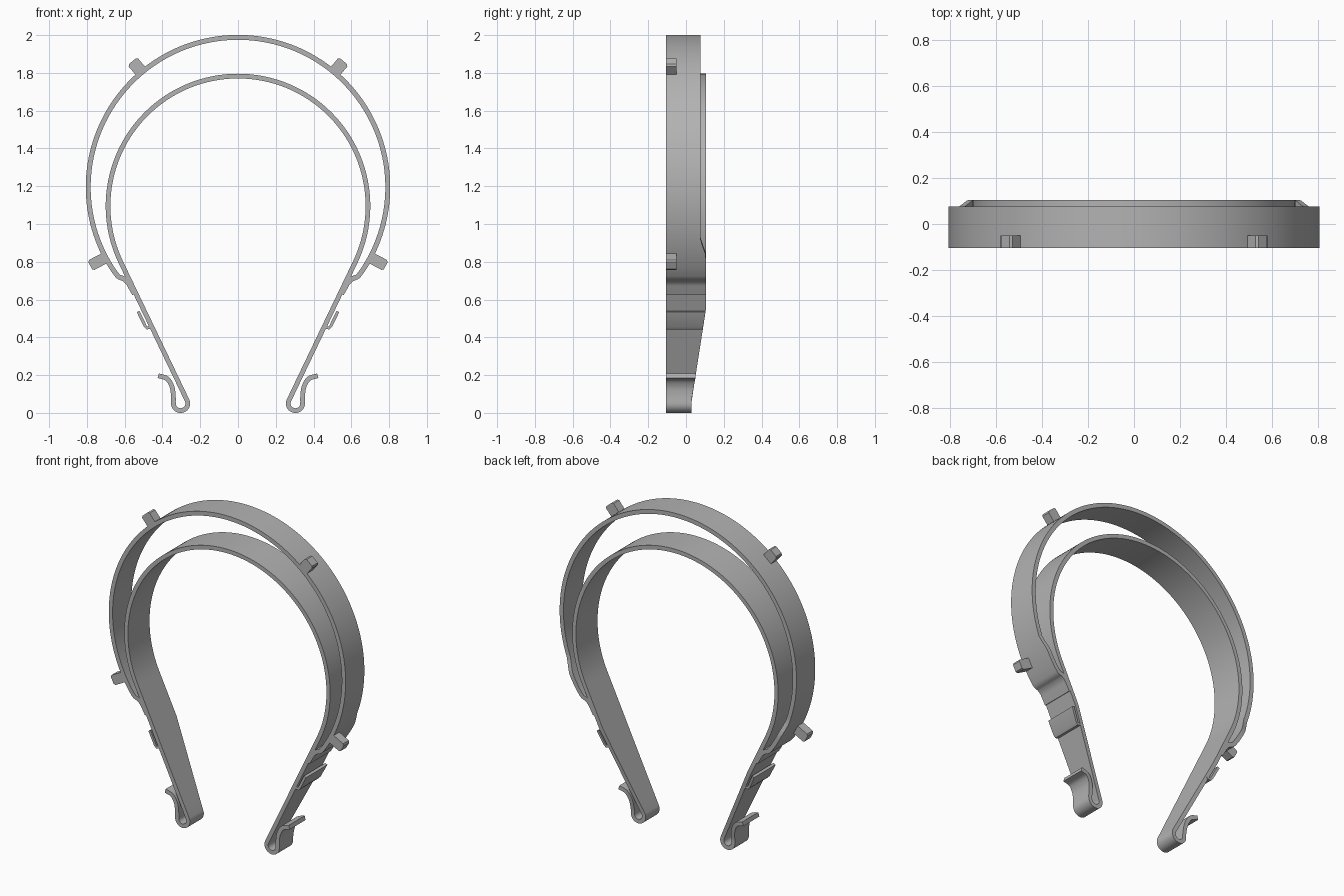
import bpy, bmesh
from math import sin, cos, radians
from mathutils import Vector

cube = bpy.data.objects.get("Cube")
if cube:
    bpy.data.objects.remove(cube, do_unlink=True)

FRONT, BACK, HOOK_BACK = -0.105, 0.105, 0.03

grey = bpy.data.materials.new("plastic grey")
grey.use_nodes = True
grey.diffuse_color = (0.45, 0.45, 0.45, 1)
grey.node_tree.nodes["Principled BSDF"].inputs["Base Color"].default_value = grey.diffuse_color


def finish(name, bm):
    bmesh.ops.recalc_face_normals(bm, faces=bm.faces)
    mesh = bpy.data.meshes.new(name)
    bm.to_mesh(mesh)
    bm.free()
    mesh.materials.append(grey)
    ob = bpy.data.objects.new(name, mesh)
    bpy.context.collection.objects.link(ob)
    bpy.ops.object.select_all(action='DESELECT')
    ob.select_set(True)
    bpy.context.view_layer.objects.active = ob
    bpy.ops.object.shade_smooth_by_angle(angle=radians(30))


def arc(cx, cz, r, a0, a1, n):
    """Points on a circle in the xz plane, angles in degrees."""
    angles = [radians(a0 + (a1 - a0) * i / n) for i in range(n + 1)]
    return [Vector((cx + r * cos(a), cz + r * sin(a))) for a in angles]


def smooth(points, n=6):
    """Catmull-Rom curve through the points."""
    p = [Vector(q) for q in points]
    p = [2 * p[0] - p[1]] + p + [2 * p[-1] - p[-2]]
    out = []
    for a, b, c, d in zip(p, p[1:], p[2:], p[3:]):
        for i in range(n):
            t = i / n
            out.append(0.5 * (2 * b + (c - a) * t + (2 * a - 5 * b + 4 * c - d) * t * t
                              + (3 * b - a - 3 * c + d) * t ** 3))
    return out + [p[-2]]


def mirrored(half):
    """Path running from the left end over the top to the right end."""
    return half[::-1] + [Vector((-p.x, p.y)) for p in half[1:]]


def ribbon(name, path, thick, back):
    """Strip of even thickness along a path, back edge set by height."""
    bm = bmesh.new()
    rings = []
    for i, p in enumerate(path):
        t = (path[min(i + 1, len(path) - 1)] - path[max(i - 1, 0)]).normalized()
        n = Vector((-t.y, t.x)) * thick / 2
        a, b, y = p + n, p - n, back(p.y)
        rings.append([bm.verts.new(v) for v in ((a.x, FRONT, a.y), (b.x, FRONT, b.y),
                                                (b.x, y, b.y), (a.x, y, a.y))])
    for r, s in zip(rings, rings[1:]):
        for k in range(4):
            m = (k + 1) % 4
            bm.faces.new((r[k], r[m], s[m], s[k]))
    bm.faces.new(rings[0])
    bm.faces.new(rings[-1])
    finish(name, bm)


def ramp(z, z0, z1, y0, y1):
    t = min(max((z - z0) / (z1 - z0), 0), 1)
    return y0 + (y1 - y0) * t


def arm_back(z):
    return ramp(z, 0.07, 0.55, HOOK_BACK, BACK)


# Inner headband: arch, straight arms, end loops and hooks in one strip
arch = arc(0, 1.095, 0.688, 90, -26, 58)
loop = arc(0.304, 0.05, 0.038, 154, 360, 20)
arm = [arch[-1].lerp(loop[0], i / 12) for i in range(1, 12)]
hook = smooth([loop[-1], (0.343, 0.1), (0.352, 0.145), (0.377, 0.182), (0.422, 0.197)])
ribbon("inner_headband", mirrored(arch + arm + loop + hook[1:]), 0.025, arm_back)

# Outer visor band with the curved bridges that join it to the arms
hoop = arc(0, 1.195, 0.793, 90, -34, 62)
bridge = smooth([hoop[-1], (0.633, 0.722), (0.606, 0.71), (0.583, 0.69),
                 (0.564, 0.658), (0.548, 0.63)])
ribbon("outer_visor_band", mirrored(hoop + bridge[1:]), 0.026,
       lambda z: ramp(z, 0.84, 0.92, BACK, 0.077))

for side, s in (("left", 1), ("right", -1)):
    # Strap clip: thin tab standing off the arm, joined at its foot
    tab = [Vector((s * x, z)) for x, z in ((0.455, 0.455), (0.483, 0.449), (0.491, 0.459), (0.529, 0.537))]
    ribbon(side + "_strap_clip", tab, 0.016, arm_back)

    # Visor pegs: short blocks with clipped corners, pointing outward
    for level, angle, tip, half in (("upper", 50, 0.87, 0.033), ("lower", -28, 0.886, 0.03)):
        out = Vector((s * cos(radians(angle)), sin(radians(angle))))
        across = Vector((-out.y, out.x))
        c = 0.009
        outline = [(0.79, -half), (tip - c, -half), (tip, c - half),
                   (tip, half - c), (tip - c, half), (0.79, half)]
        bm = bmesh.new()
        pts = [Vector((0, 1.195)) + out * r + across * w for r, w in outline]
        face = bm.faces.new([bm.verts.new((p.x, FRONT, p.y)) for p in pts])
        ext = bmesh.ops.extrude_face_region(bm, geom=[face])
        moved = [v for v in ext["geom"] if isinstance(v, bmesh.types.BMVert)]
        bmesh.ops.translate(bm, verts=moved, vec=(0, 0.055, 0))
        finish(f"{side}_{level}_peg", bm)
